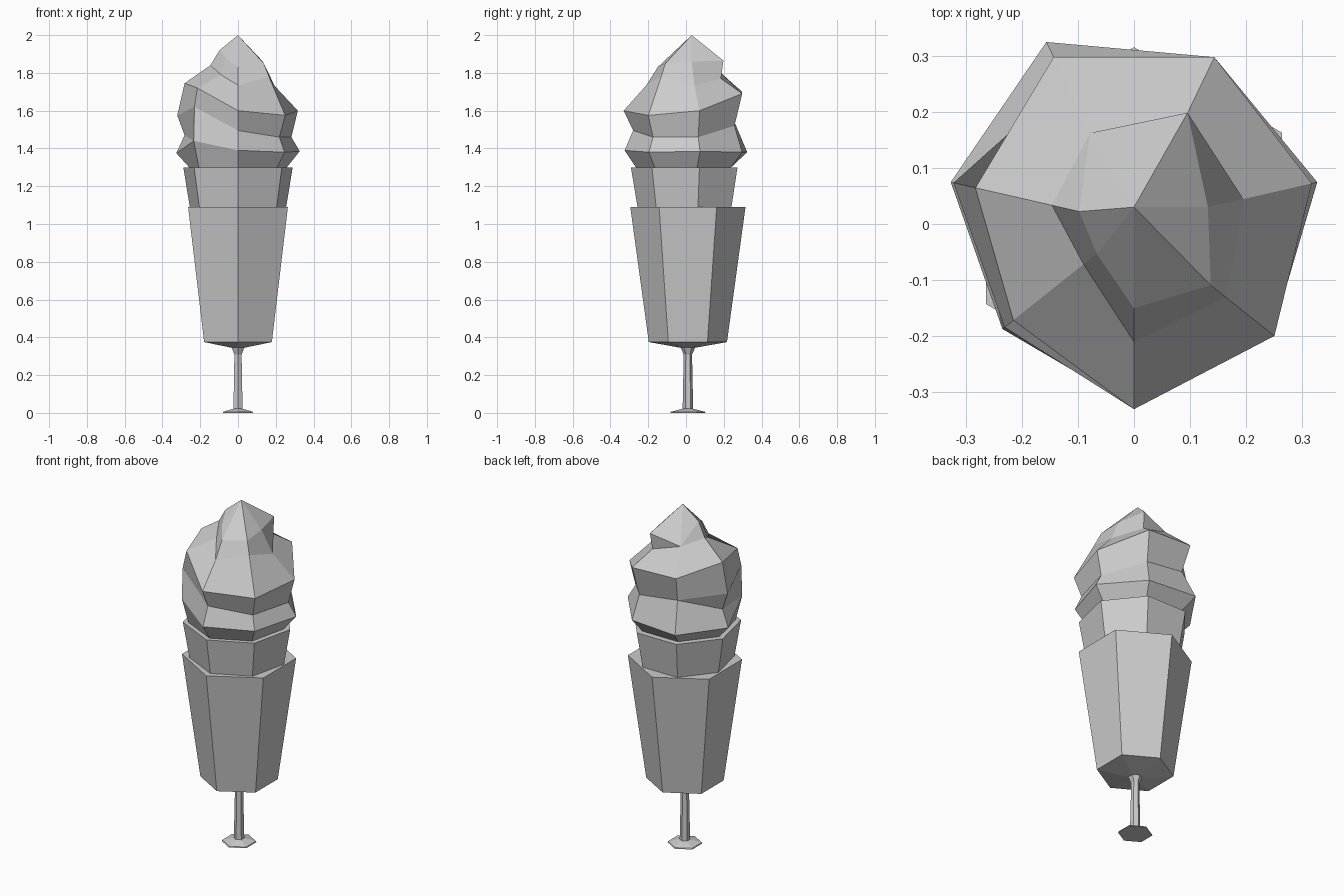
import bpy, bmesh
from math import sin, cos, pi
from mathutils import Vector

cube = bpy.data.objects.get("Cube")
if cube:
    bpy.data.objects.remove(cube, do_unlink=True)

# Single grey material
GREY = (0.6, 0.6, 0.6, 1)
grey = bpy.data.materials.new("plain_grey")
grey.use_nodes = True
grey.diffuse_color = GREY
grey.node_tree.nodes["Principled BSDF"].inputs["Base Color"].default_value = GREY


def direction(step, sides):
    """Unit vector of a corner, counted from the front."""
    angle = 2 * pi * step / sides - pi / 2
    return Vector((cos(angle), sin(angle), 0))


def skin(name, columns, centre_y=0.0, tip=None):
    """Join neighbouring columns of points with faces, cap the ends, keep flat shading."""
    bm = bmesh.new()
    grid = [[bm.verts.new(p + Vector((0, centre_y, 0))) for p in col] for col in columns]
    bm.faces.new([col[0] for col in grid])
    apex = bm.verts.new(tip) if tip else None
    if not apex:
        bm.faces.new([col[-1] for col in grid])
    for i, right in enumerate(grid):
        left = grid[i - 1]
        for j in range(len(right) - 1):
            bm.faces.new((left[j], right[j], right[j + 1], left[j + 1]))
        if apex:
            bm.faces.new((left[-1], right[-1], apex))
    bmesh.ops.remove_doubles(bm, verts=bm.verts, dist=0.0005)
    bmesh.ops.recalc_face_normals(bm, faces=bm.faces)
    mesh = bpy.data.meshes.new(name)
    bm.to_mesh(mesh)
    bm.free()
    mesh.materials.append(grey)
    obj = bpy.data.objects.new(name, mesh)
    bpy.context.scene.collection.objects.link(obj)
    return obj


def lathe(name, sides, profile, centre_y):
    """Turn a (radius, height) profile into a faceted solid."""
    columns = [[direction(k, sides) * r + Vector((0, 0, z)) for r, z in profile]
               for k in range(sides)]
    return skin(name, columns, centre_y)


# Foot, stem, cup and the neck rising out of the cup
lathe("foot", 6, [(0.093, 0), (0.09, 0.006), (0.028, 0.022)], 0.01)
lathe("stem", 6, [(0.028, 0.015), (0.022, 0.31), (0.042, 0.352)], 0.01)
lathe("cup", 6, [(0.04, 0.345), (0.207, 0.375), (0.305, 1.09)], 0.01)
lathe("neck", 7, [(0.26, 1.08), (0.297, 1.3)], 0.005)

# Swirl: each column climbs one corner as (radius, height) pairs.
# A corner listed twice lets the spiral step up one row there.
front_right = [(.3, 1.44), (.295, 1.62), (.275, 1.72), (.115, 1.79), (.085, 1.88)]
back_right = [(.36, 1.38), (.28, 1.55), (.33, 1.7), (.18, 1.82)]
SWIRL = [
    (0, [(.325, 1.39), (.28, 1.495), (.33, 1.6), (.21, 1.735), (.15, 1.83)]),
    (1, [(.315, 1.38), (.28, 1.46), (.32, 1.575), (.21, 1.78), (.175, 1.85)]),
    (2, [(.335, 1.385), (.29, 1.46), (.325, 1.6), (.2, 1.73), (.135, 1.86)]),
    (3, [(.33, 1.38), (.285, 1.52), (.33, 1.69), (.205, 1.77), (.22, 1.865)]),
    (4, back_right),
    (4, back_right[:2] + back_right[1:]),
    (5, [(.335, 1.375), (.29, 1.47), (.33, 1.575), (.29, 1.745), (.15, 1.84), (.1, 1.92)]),
    (6, front_right[:1] + front_right),
    (6, front_right),
]
columns = []
for corner, pairs in SWIRL:
    pairs = [(.265, 1.3)] + pairs
    pairs += [pairs[-1]] * (7 - len(pairs))
    columns.append([direction(corner, 7) * r + Vector((0, 0, z)) for r, z in pairs])
skin("ice_cream_swirl", columns, tip=(0, 0.03, 2.0))
